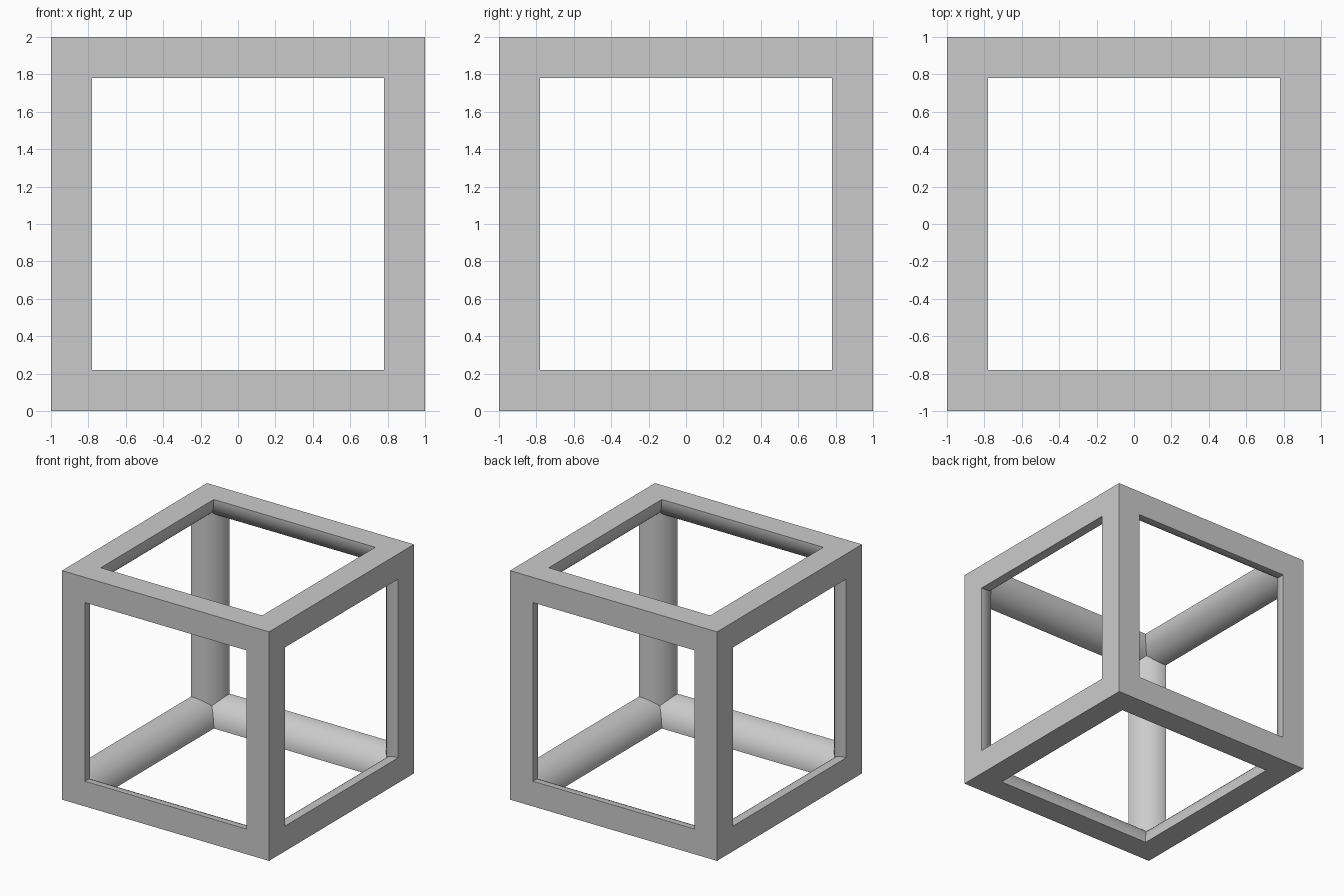
import bpy
import bmesh
from math import cos, sin, pi, radians
from mathutils import Matrix, Vector

RADIUS = 0.22
SEGMENTS = 24  # even, so that the mitre point lies on the arc

cube = bpy.data.objects.get("Cube")
if cube:
    bpy.data.objects.remove(cube, do_unlink=True)

grey = bpy.data.materials.new("light grey")
grey.use_nodes = True
colour = (0.6, 0.6, 0.6, 1)
grey.diffuse_color = colour
grey.node_tree.nodes["Principled BSDF"].inputs["Base Color"].default_value = colour

# Quarter-round bar section, measured inward from the outer cube edge
arc = [i * pi / 2 / SEGMENTS for i in range(SEGMENTS + 1)]
profile = [(0, 0)] + [(RADIUS * cos(a), RADIUS * sin(a)) for a in arc]


def add_bar(bm, axis, side_u, side_v):
    """Add an open-ended bar along one axis, mitred at both ends."""
    rings = []
    for end in (-1, 1):
        ring = []
        for u, v in profile:
            co = Vector()
            co[axis] = end * (1 - max(u, v))
            co[(axis + 1) % 3] = side_u * (1 - u)
            co[(axis + 2) % 3] = side_v * (1 - v)
            ring.append(bm.verts.new(co))
        rings.append(ring)
    low, high = rings
    for i in range(len(profile)):
        j = (i + 1) % len(profile)
        bm.faces.new((low[i], low[j], high[j], high[i]))


# Twelve bars, welded along their mitres into one closed frame
bm = bmesh.new()
for axis in range(3):
    for side_u in (-1, 1):
        for side_v in (-1, 1):
            add_bar(bm, axis, side_u, side_v)
bmesh.ops.remove_doubles(bm, verts=bm.verts, dist=0.0001)
bmesh.ops.recalc_face_normals(bm, faces=bm.faces)
bmesh.ops.transform(bm, matrix=Matrix.Translation((0, 0, 1)), verts=bm.verts)

mesh = bpy.data.meshes.new("cube_frame")
bm.to_mesh(mesh)
bm.free()
mesh.materials.append(grey)
frame = bpy.data.objects.new("cube_frame", mesh)
bpy.context.collection.objects.link(frame)

# Smooth rounds, crisp mitres and outer edges
bpy.ops.object.select_all(action="DESELECT")
frame.select_set(True)
bpy.context.view_layer.objects.active = frame
bpy.ops.object.shade_smooth_by_angle(angle=radians(30))
